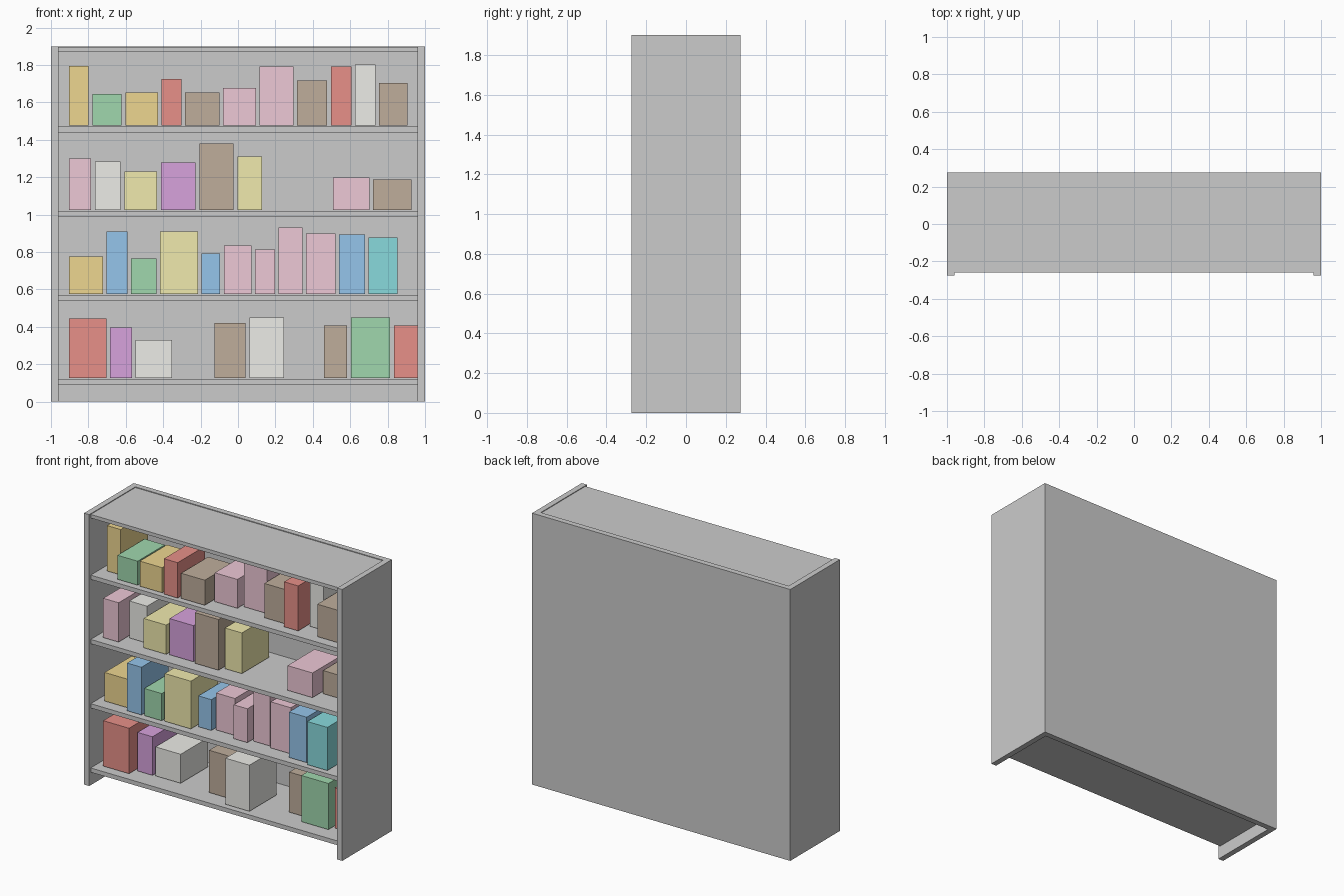
import bpy

if "Cube" in bpy.data.objects:
    bpy.data.objects.remove(bpy.data.objects["Cube"])

COLORS = {
    "orange": (0.85, 0.67, 0.28), "green": (0.35, 0.68, 0.42), "red": (0.80, 0.28, 0.25),
    "brown": (0.52, 0.42, 0.33), "pink": (0.85, 0.58, 0.67), "white": (0.84, 0.84, 0.80),
    "yellow": (0.87, 0.82, 0.42), "purple": (0.68, 0.36, 0.72), "blue": (0.30, 0.56, 0.83),
    "teal": (0.25, 0.70, 0.72),
}
MATS = {}
for key, rgb in COLORS.items():
    MATS[key] = bpy.data.materials.new(key)
    MATS[key].diffuse_color = (*rgb, 1)


def box(name, x0, x1, y0, y1, z0, z1, mat=None):
    bpy.ops.mesh.primitive_cube_add(size=1, location=((x0 + x1) / 2, (y0 + y1) / 2, (z0 + z1) / 2))
    ob = bpy.context.object
    ob.name = name
    ob.scale = (x1 - x0, y1 - y0, z1 - z0)
    bpy.ops.object.transform_apply(location=False, rotation=False, scale=True)
    if mat:
        ob.data.materials.append(MATS[mat])
    return ob


# Carcass
IN = 0.96
FRONT, BACK = -0.258, 0.235
box("left_side", -1, -IN, -0.275, 0.275, 0, 1.9)
box("right_side", IN, 1, -0.275, 0.275, 0, 1.9)
box("back_panel", -IN, IN, BACK, 0.275, 0, 1.9)
box("top_board", -IN, IN, FRONT, BACK, 1.87, 1.895)

# Books per shelf, left to right: colour, width, height, front y; a bare number is an empty gap
bottom_row = [("red", .2, .318, -.2), ("purple", .116, .27, -.135), ("white", .195, .203, -.13), .207,
              ("brown", .167, .296, -.14), ("white", .185, .323, -.225), .194,
              ("brown", .124, .281, -.09), ("green", .21, .323, -.162), ("red", .14, .281, -.12)]
second_row = [("orange", .181, .2, -.185), ("blue", .111, .334, -.223), ("green", .135, .19, -.22),
              ("yellow", .202, .334, -.215), ("blue", .1, .216, -.16), ("pink", .146, .259, -.135),
              ("pink", .106, .237, -.178), ("pink", .127, .355, -.137), ("pink", .156, .323, -.158),
              ("blue", .138, .318, -.208), ("teal", .155, .302, -.23)]
third_row = [("pink", .119, .275, -.2), ("white", .138, .259, -.11), ("yellow", .175, .205, -.178),
             ("purple", .186, .253, -.17), ("brown", .183, .355, -.183), ("yellow", .131, .285, -.14), .36,
             ("pink", .194, .173, -.178), ("brown", .206, .162, -.09)]
top_row = [("orange", .106, .318, -.158), ("green", .156, .168, -.222), ("orange", .173, .176, -.226),
           ("red", .106, .248, -.235), ("brown", .183, .176, -.225), ("pink", .175, .202, -.143),
           ("pink", .181, .315, -.1), ("brown", .161, .24, -.16), ("red", .109, .315, -.2),
           ("white", .108, .326, -.1), ("brown", .152, .227, -.2)]

SPACING, GAP, DEPTH = 0.45, 0.02, 0.3
for i, row in enumerate((bottom_row, second_row, third_row, top_row)):
    # Shelf board
    z = 0.12 + i * SPACING
    box(f"shelf_{i + 1}", -IN, IN, FRONT, BACK, z - 0.03, z)
    # Books standing on it
    x, base = -0.904, z + 0.006
    for j, item in enumerate(row):
        if isinstance(item, float):
            x += item
            continue
        color, w, h, y = item
        box(f"book_{i + 1}_{j + 1}", x, x + w, y, y + DEPTH, base, base + h, color)
        x += w + GAP

for m in bpy.data.materials:
    if m.users and not m.is_grease_pencil:
        m.use_nodes = True
        m.node_tree.nodes["Principled BSDF"].inputs["Base Color"].default_value = m.diffuse_color
